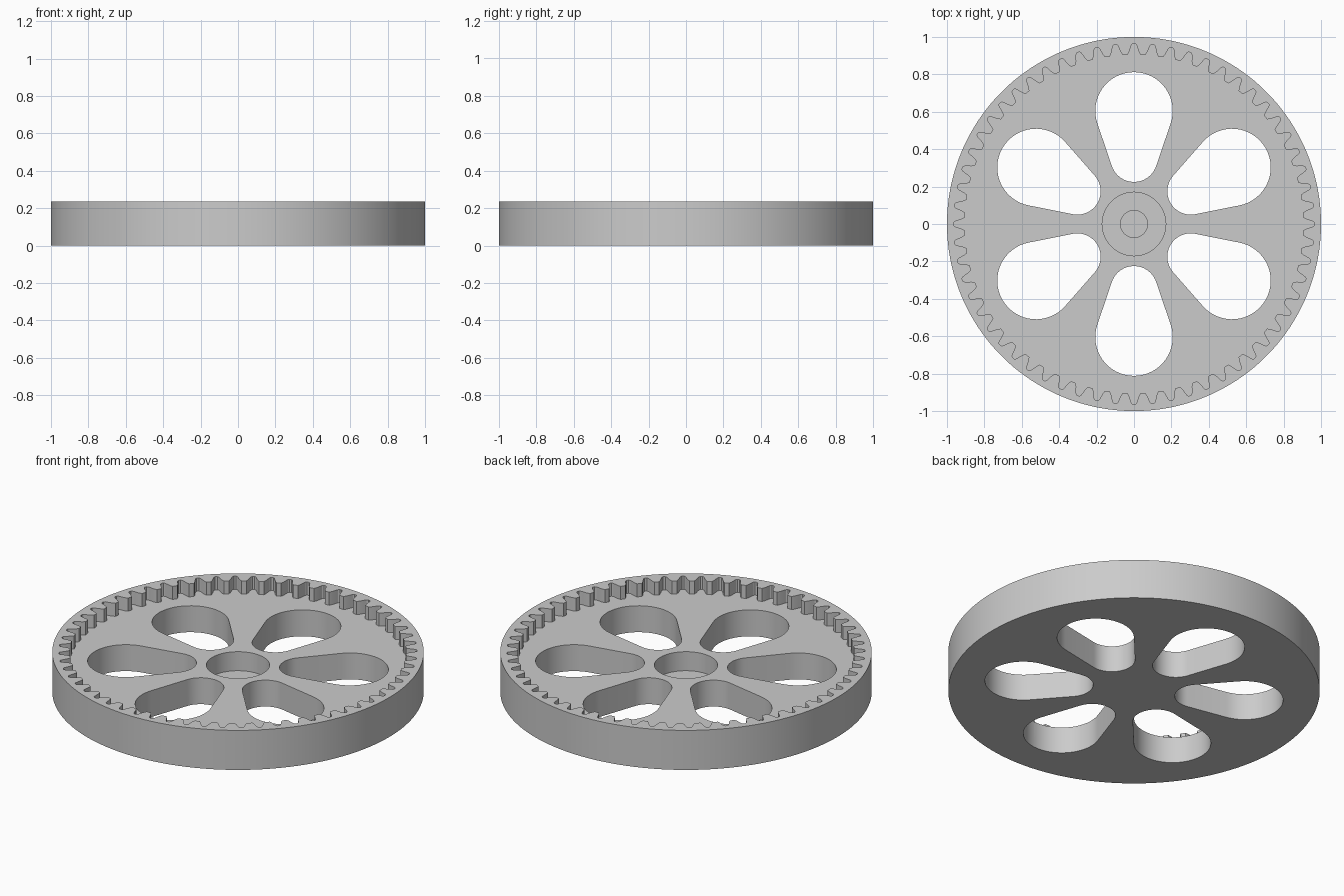
import bpy, bmesh
from math import sin, cos, tau, pi, asin, radians

if "Cube" in bpy.data.objects:
    bpy.data.objects.remove(bpy.data.objects["Cube"], do_unlink=True)

HEIGHT = 0.235
WEB_TOP = 0.157
TEETH = 60
SLOTS = 6

grey = bpy.data.materials.new("light grey")
grey.use_nodes = True
grey.diffuse_color = (0.6, 0.6, 0.6, 1)
grey.node_tree.nodes["Principled BSDF"].inputs["Base Color"].default_value = (0.6, 0.6, 0.6, 1)


def arc(cx, cy, r, start, end, n):
    return [(cx + r * cos(start + (end - start) * i / n),
             cy + r * sin(start + (end - start) * i / n)) for i in range(n + 1)]


def circle(r, n):
    return arc(0, 0, r, 0, tau, n)[:-1]


def turn(points, a):
    return [(x * cos(a) - y * sin(a), x * sin(a) + y * cos(a)) for x, y in points]


def prism(name, outline, bottom, top):
    """Upright solid with the given counter-clockwise outline."""
    bm = bmesh.new()
    face = bm.faces.new([bm.verts.new((x, y, bottom)) for x, y in outline])
    raised = bmesh.ops.extrude_face_region(bm, geom=[face])["geom"]
    bmesh.ops.translate(bm, vec=(0, 0, top - bottom),
                        verts=[v for v in raised if isinstance(v, bmesh.types.BMVert)])
    bmesh.ops.recalc_face_normals(bm, faces=bm.faces)
    mesh = bpy.data.meshes.new(name)
    bm.to_mesh(mesh)
    bm.free()
    mesh.materials.append(grey)
    obj = bpy.data.objects.new(name, mesh)
    bpy.context.collection.objects.link(obj)
    return obj


def cut(target, cutter):
    cutter.hide_render = True
    mod = target.modifiers.new("cut", "BOOLEAN")
    mod.operation = "DIFFERENCE"
    mod.solver = "EXACT"
    mod.object = cutter
    bpy.context.view_layer.objects.active = target
    bpy.ops.object.modifier_apply(modifier=mod.name)
    bpy.data.objects.remove(cutter, do_unlink=True)


# Solid wheel blank
wheel = prism("ring_gear_wheel", circle(1.0, 180), 0, HEIGHT)

# Toothed recess: one tooth gap, mirrored and repeated round the rim
half_gap = [(0.905, 0.034), (0.922, 0.025), (0.945, 0.018), (0.959, 0.013), (0.965, 0.006)]
gap = [(r, -w) for r, w in half_gap] + [(r, w) for r, w in reversed(half_gap)]
gear_outline = [p for i in range(TEETH) for p in turn(gap, tau * i / TEETH)]
cut(wheel, prism("tooth_cutter", gear_outline, WEB_TOP, HEIGHT + 0.1))

# Teardrop openings between the spokes: two arcs joined by tangents
inner_at, inner_r, outer_at, outer_r = 0.35, 0.125, 0.605, 0.207
lean = pi / 2 + asin((outer_r - inner_r) / (outer_at - inner_at))
slot = (arc(outer_at, 0, outer_r, -lean, lean, 32)
        + arc(inner_at, 0, inner_r, lean, tau - lean, 24))
for i in range(SLOTS):
    cut(wheel, prism("slot_cutter", turn(slot, radians(30) + tau * i / SLOTS), -0.1, HEIGHT + 0.1))

# Stepped blind bore in the hub
for radius, floor in ((0.17, 0.044), (0.072, 0.02)):
    cut(wheel, prism("bore_cutter", circle(radius, 64), floor, HEIGHT + 0.1))

bpy.ops.object.select_all(action="DESELECT")
wheel.select_set(True)
bpy.context.view_layer.objects.active = wheel
bpy.ops.object.shade_smooth_by_angle(angle=radians(25))
